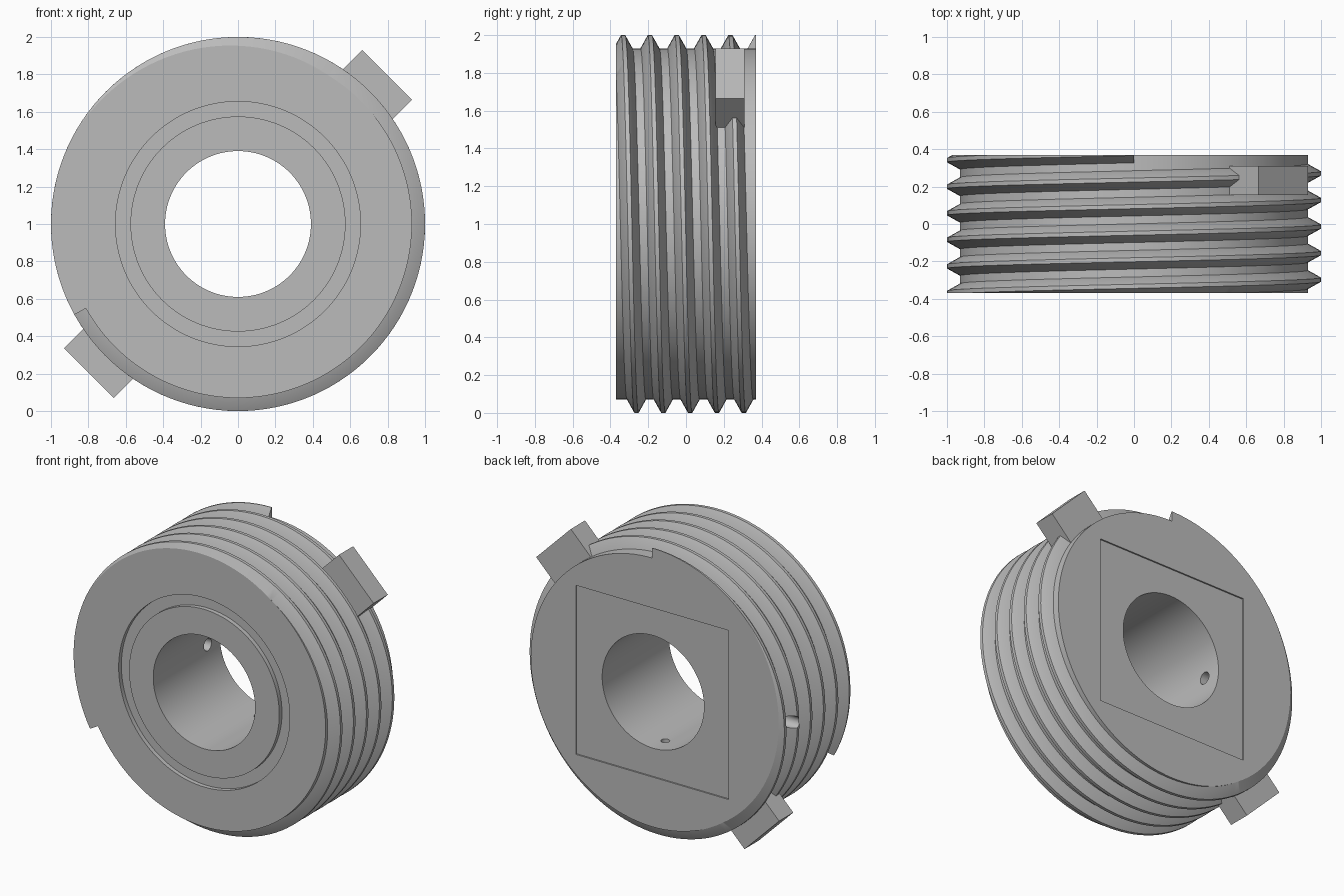
import bpy, bmesh
from math import cos, sin, pi, radians
from mathutils import Matrix, Vector

cube = bpy.data.objects.get("Cube")
if cube:
    bpy.data.objects.remove(cube, do_unlink=True)

HALF = 0.37      # half the depth along y
ROOT = 0.93      # body radius
CREST = 1.0      # thread radius
PITCH = 0.142
SEGMENTS = 128

steel = bpy.data.materials.new("grey_steel")
steel.use_nodes = True
GREY = (0.5, 0.5, 0.5, 1)
steel.diffuse_color = GREY
steel.node_tree.nodes["Principled BSDF"].inputs["Base Color"].default_value = GREY


def polar(r, angle, y):
    return Vector((r * cos(angle), y, 1 + r * sin(angle)))


def make_object(name, bm):
    bmesh.ops.recalc_face_normals(bm, faces=bm.faces)
    mesh = bpy.data.meshes.new(name)
    bm.to_mesh(mesh)
    bm.free()
    mesh.materials.append(steel)
    obj = bpy.data.objects.new(name, mesh)
    bpy.context.collection.objects.link(obj)
    return obj


def sweep(name, rings, closed):
    """Skin a list of equal cross-sections, capping the ends if open."""
    bm = bmesh.new()
    loops = [[bm.verts.new(p) for p in ring] for ring in rings]
    pairs = list(zip(loops, loops[1:]))
    if closed:
        pairs.append((loops[-1], loops[0]))
    else:
        bm.faces.new(loops[0])
        bm.faces.new(loops[-1])
    n = len(loops[0])
    for a, b in pairs:
        for i in range(n):
            j = (i + 1) % n
            bm.faces.new((a[i], a[j], b[j], b[i]))
    return make_object(name, bm)


def box(name, size, matrix):
    bm = bmesh.new()
    bmesh.ops.create_cube(bm, size=1, matrix=matrix @ Matrix.Diagonal((*size, 1)))
    return make_object(name, bm)


def rod(name, radius, start, end, segments=32):
    axis = end - start
    bm = bmesh.new()
    turn = axis.to_track_quat("Z", "Y").to_matrix().to_4x4()
    bmesh.ops.create_cone(bm, cap_ends=True, segments=segments, radius1=radius,
                          radius2=radius, depth=axis.length,
                          matrix=Matrix.Translation((start + end) / 2) @ turn)
    return make_object(name, bm)


def boolean(obj, tool, operation="DIFFERENCE"):
    tool.hide_render = True
    mod = obj.modifiers.new("cut", "BOOLEAN")
    mod.operation = operation
    mod.solver = "EXACT"
    mod.object = tool
    activate(obj)
    bpy.ops.object.modifier_apply(modifier=mod.name)


def activate(obj):
    bpy.ops.object.select_all(action="DESELECT")
    obj.select_set(True)
    bpy.context.view_layer.objects.active = obj


# Body: lathed ring with a bore and a shallow groove in the front face
GROOVE = -HALF + 0.03
profile = [(0.39, -HALF), (0.575, -HALF), (0.575, GROOVE), (0.655, GROOVE),
           (0.655, -HALF), (ROOT, -HALF), (ROOT, HALF), (0.39, HALF)]
body = sweep("threaded_body",
             [[polar(r, 2 * pi * i / SEGMENTS, y) for r, y in profile]
              for i in range(SEGMENTS)], True)

# Thread: helical ridge, trimmed flush with both faces
ridge = [(0.92, -0.052), (ROOT, -0.05), (CREST, -0.011),
         (CREST, 0.011), (ROOT, 0.05), (0.92, 0.052)]
first, last, steps = 209, 90 - 5 * 360, 640
rings = []
for i in range(steps + 1):
    degrees = first + (last - first) * i / steps
    middle = -0.333 + PITCH * (90 - degrees) / 360
    rings.append([polar(r, radians(degrees), middle + y) for r, y in ridge])
thread = sweep("screw_thread", rings, False)

# Cutters: face trim, back recess, side hole and small blind hole in the bore
trim = rod("trim_cutter", 1.3, Vector((0, -HALF, 1)), Vector((0, HALF, 1)), 48)
recess = box("recess_cutter", (1.17, 0.2, 1.17),
             Matrix.Translation((0, HALF + 0.09, 1)))
side_hole = rod("side_hole_cutter", 0.042, polar(0.2, pi, 0.225), polar(1.2, pi, 0.225))
oil_hole = rod("oil_hole_cutter", 0.028, polar(0.2, -pi / 2, 0.225),
               polar(0.6, -pi / 2, 0.225))

boolean(thread, trim, "INTERSECT")
boolean(thread, side_hole)
for tool in (recess, side_hole, oil_hole):
    boolean(body, tool)
for tool in (trim, recess, side_hole, oil_hole):
    bpy.data.objects.remove(tool, do_unlink=True)

for part in (body, thread):
    activate(part)
    bpy.ops.object.shade_smooth_by_angle(angle=radians(25))

# Locking lugs on opposite diagonals near the back
for name, degrees in (("upper_lug", 45), ("lower_lug", 225)):
    angle = radians(degrees)
    box(name, (0.328, 0.155, 0.375),
        Matrix.Translation(polar(0.964, angle, 0.2325)) @ Matrix.Rotation(-angle, 4, "Y"))
